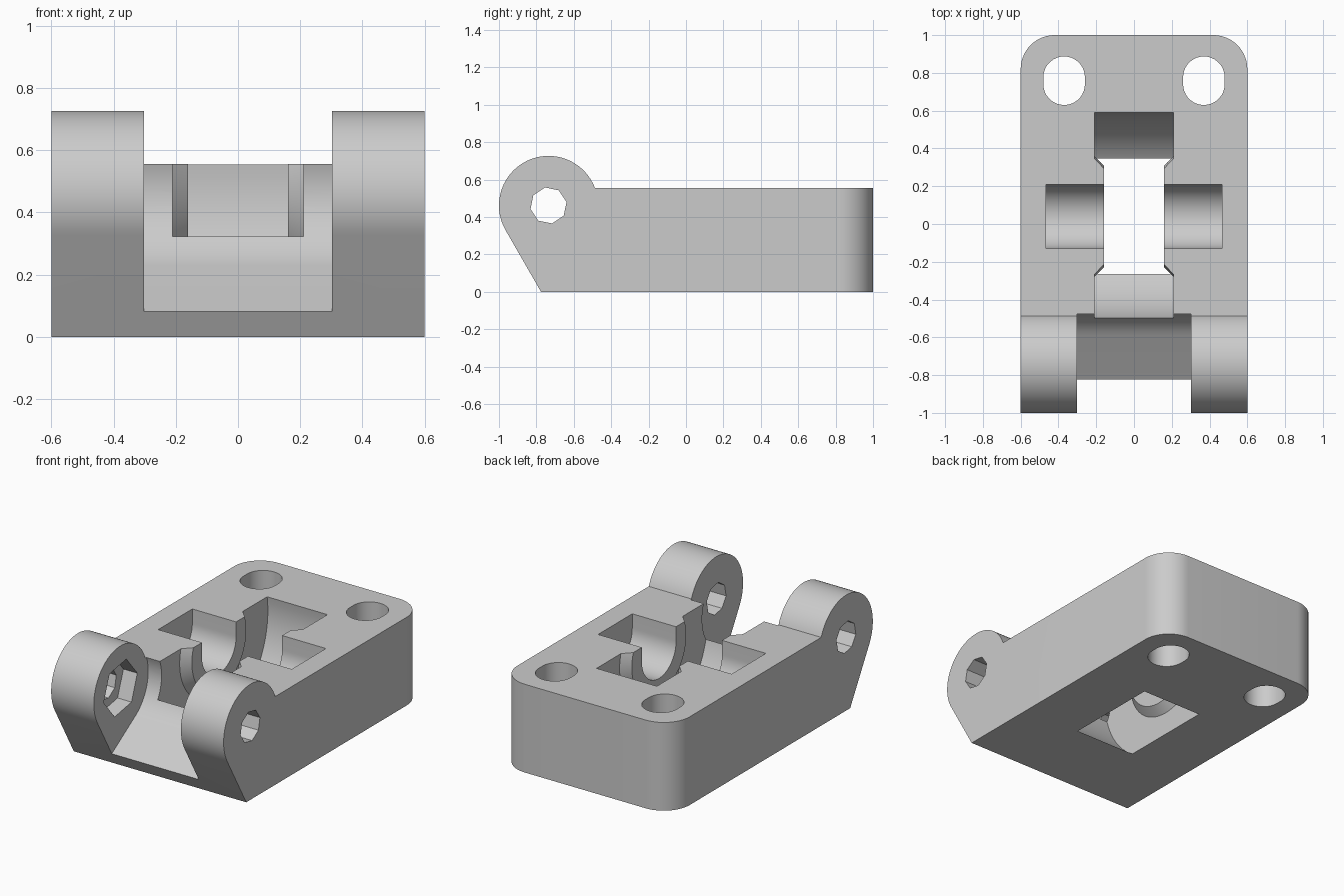
import bpy, bmesh
from math import sin, cos, radians

if "Cube" in bpy.data.objects:
    bpy.data.objects.remove(bpy.data.objects["Cube"], do_unlink=True)

PIN = (-0.735, 0.462)     # hinge axis in (y, z)
AXLE = (0.04, 0.465)      # wheel axis in (y, z)


def arc(centre, r, start, end, steps):
    """Points on an arc, angles in degrees."""
    angles = [radians(start + (end - start) * i / steps) for i in range(steps + 1)]
    return [(centre[0] + r * cos(a), centre[1] + r * sin(a)) for a in angles]


def ring(centre, r, sides, start=0):
    return arc(centre, r, start, start + 360, sides)[:-1]


def loft(name, sections):
    """Closed solid through matching rings of 3D points."""
    bm = bmesh.new()
    loops = [[bm.verts.new(p) for p in s] for s in sections]
    for a, b in zip(loops, loops[1:]):
        for i in range(len(a)):
            j = (i + 1) % len(a)
            bm.faces.new((a[i], a[j], b[j], b[i]))
    bm.faces.new(loops[0])
    bm.faces.new(loops[-1])
    bmesh.ops.recalc_face_normals(bm, faces=bm.faces)
    mesh = bpy.data.meshes.new(name)
    bm.to_mesh(mesh)
    bm.free()
    obj = bpy.data.objects.new(name, mesh)
    bpy.context.collection.objects.link(obj)
    return obj


def along_x(name, profile, x0, x1):
    return loft(name, [[(x, y, z) for y, z in profile] for x in (x0, x1)])


def along_z(name, profile, z0, z1):
    return loft(name, [[(x, y, z) for x, y in profile] for z in (z0, z1)])


# Bracket body: side profile with hinge knuckle
profile = arc(PIN, 0.265, 20.6, 210, 48) + [(-0.775, 0), (1, 0), (1, 0.555)]
body = along_x("hinge_bracket", profile, -0.6, 0.6)

# Rounded rear corners
bm = bmesh.new()
bm.from_mesh(body.data)
corners = [e for e in bm.edges
           if all(v.co.y > 0.99 for v in e.verts)
           and abs(e.verts[0].co.x - e.verts[1].co.x) < 0.01]
bmesh.ops.bevel(bm, geom=corners, offset=0.18, segments=14, profile=0.5,
                affect='EDGES')
bm.to_mesh(body.data)
bm.free()

cutters = []

# Gap between the knuckles, with sloping floor
gap = [(-1.1, -0.094)] + arc(PIN, 0.275, -57.7, 90, 36) + [(-1.1, 0.737)]
cutters.append(along_x("knuckle_gap", gap, -0.303, 0.303))

# Pin hole and hexagonal nut pocket
cutters.append(along_x("pin_hole", ring(PIN, 0.098, 8, 11), -0.7, 0.7))
cutters.append(along_x("nut_pocket", ring(PIN, 0.17, 6, 10), -0.4, -0.25))

# Wheel well, leaving a conical boss on each side
steps = [(0.16, 0.27), (0.21, 0.32), (0.21, 0.557)]
steps += [(-x, r) for x, r in reversed(steps)]
cutters.append(loft("wheel_well", [[(x, y, z) for y, z in ring(AXLE, r, 72)]
                                   for x, r in steps]))

# Axle trough, open at the top
trough = arc(AXLE, 0.17, 180, 360, 32) + [(0.21, 0.8), (-0.13, 0.8)]
cutters.append(along_x("axle_trough", trough, -0.465, 0.465))

# Slotted screw holes
for side in (-1, 1):
    x = side * 0.37
    slot = arc((x, 0.777), 0.11, 0, 180, 18) + arc((x, 0.74), 0.11, 180, 360, 18)
    cutters.append(along_z("screw_slot", slot, -0.1, 0.7))

# Carve the body
bpy.ops.object.select_all(action='DESELECT')
bpy.context.view_layer.objects.active = body
body.select_set(True)
for cutter in cutters:
    cutter.hide_render = True
    mod = body.modifiers.new("cut", 'BOOLEAN')
    mod.operation = 'DIFFERENCE'
    mod.solver = 'EXACT'
    mod.object = cutter
    bpy.ops.object.modifier_apply(modifier=mod.name)
    bpy.data.objects.remove(cutter, do_unlink=True)

# Plain grey finish
grey = bpy.data.materials.new("light_grey")
grey.use_nodes = True
colour = (0.6, 0.6, 0.6, 1)
grey.diffuse_color = colour
grey.node_tree.nodes["Principled BSDF"].inputs["Base Color"].default_value = colour
body.data.materials.clear()
body.data.materials.append(grey)
bpy.ops.object.shade_smooth_by_angle(angle=radians(25))
